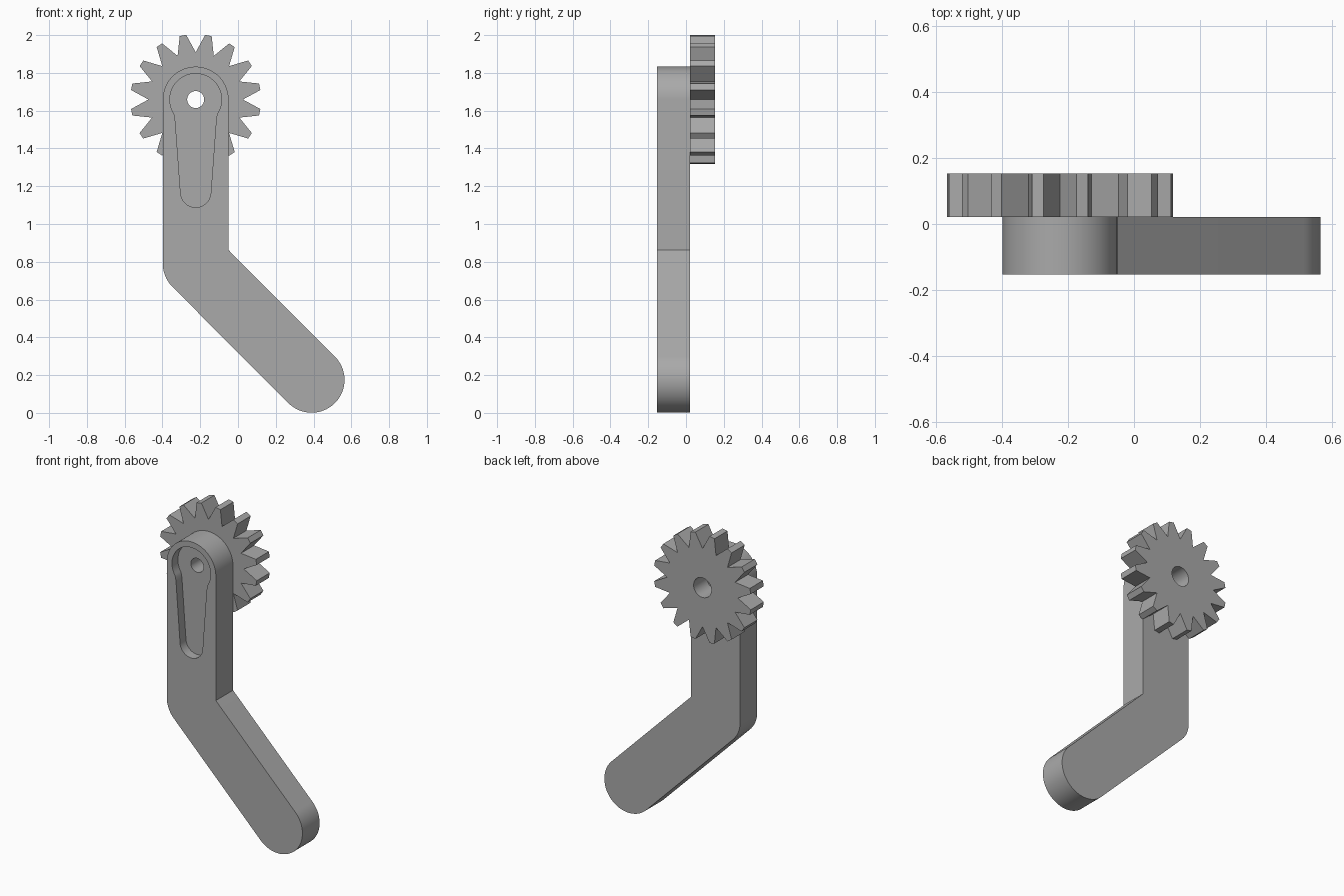
import bpy, bmesh
from math import sin, cos, radians, pi

if "Cube" in bpy.data.objects:
    bpy.data.objects.remove(bpy.data.objects["Cube"], do_unlink=True)

grey = bpy.data.materials.new("plain grey")
grey.use_nodes = True
colour = (0.4, 0.4, 0.4, 1)
grey.diffuse_color = colour
grey.node_tree.nodes["Principled BSDF"].inputs["Base Color"].default_value = colour

PIVOT = (-0.224, 1.659)
ELBOW = (-0.224, 0.79)
FOOT = (0.39, 0.175)
FRONT, MID, BACK = -0.153, 0.021, 0.153
WIDTH = 0.174


def arc(centre, r, start, end, n=24):
    """Points on an arc in the x-z plane, angles in degrees."""
    steps = [radians(start + (end - start) * i / n) for i in range(n + 1)]
    return [(centre[0] + r * cos(a), centre[1] + r * sin(a)) for a in steps]


def prism(name, outline, y0, y1):
    """Extrude a closed x-z outline from y0 to y1."""
    bm = bmesh.new()
    face = bm.faces.new([bm.verts.new((x, y0, z)) for x, z in outline])
    side = bmesh.ops.extrude_face_region(bm, geom=[face])["geom"]
    moved = [v for v in side if isinstance(v, bmesh.types.BMVert)]
    bmesh.ops.translate(bm, verts=moved, vec=(0, y1 - y0, 0))
    bmesh.ops.recalc_face_normals(bm, faces=bm.faces)
    mesh = bpy.data.meshes.new(name)
    bm.to_mesh(mesh)
    bm.free()
    mesh.materials.append(grey)
    obj = bpy.data.objects.new(name, mesh)
    bpy.context.collection.objects.link(obj)
    return obj


def select(obj):
    bpy.ops.object.select_all(action='DESELECT')
    obj.select_set(True)
    bpy.context.view_layer.objects.active = obj


def cut(obj, cutter):
    mod = obj.modifiers.new("cut", 'BOOLEAN')
    mod.operation = 'DIFFERENCE'
    mod.solver = 'EXACT'
    mod.object = cutter
    select(obj)
    bpy.ops.object.modifier_apply(modifier=mod.name)
    bpy.data.objects.remove(cutter, do_unlink=True)


def bore(obj, r):
    cut(obj, prism("bore_cutter", arc(PIVOT, r, 0, 354, 59), -1, 1))


# Bent lever: rounded top, rounded outer elbow, sharp inner elbow, rounded foot
inner_x = ELBOW[0] + WIDTH
inner_z = ELBOW[1] + WIDTH * (2 ** 0.5 - 1)
lever = prism("lever_arm",
              arc(PIVOT, WIDTH, 0, 180, 40)
              + arc(ELBOW, WIDTH, 180, 225, 12)
              + arc(FOOT, WIDTH, 225, 405, 40)
              + [(inner_x, inner_z)], FRONT, MID)

# Keyhole pocket in the front of the lever
neck = [(0.112, 1.575), (0.108, 1.545)]
pocket = (arc(PIVOT, 0.137, -31, 211, 48)
          + [(PIVOT[0] - x, z) for x, z in neck]
          + arc((PIVOT[0], 1.168), 0.08, 184, 356)
          + [(PIVOT[0] + x, z) for x, z in reversed(neck)])
cut(lever, prism("pocket_cutter", pocket, -1, FRONT + 0.06))
bore(lever, 0.045)

# Spur gear with pointed valleys between the teeth
TEETH = 16
PITCH = 360 / TEETH
outline = []
for i in range(TEETH):
    mid = PITCH * (i + 0.5)
    outline += arc(PIVOT, 0.25, mid - PITCH / 2, mid - PITCH / 2, 1)[:1]
    outline += arc(PIVOT, 0.346, mid - 2.9, mid + 2.9, 1)
gear = prism("spur_gear", outline, MID, BACK)
bore(gear, 0.063)

for part in (lever, gear):
    select(part)
    bpy.ops.object.shade_smooth_by_angle(angle=pi / 9)
